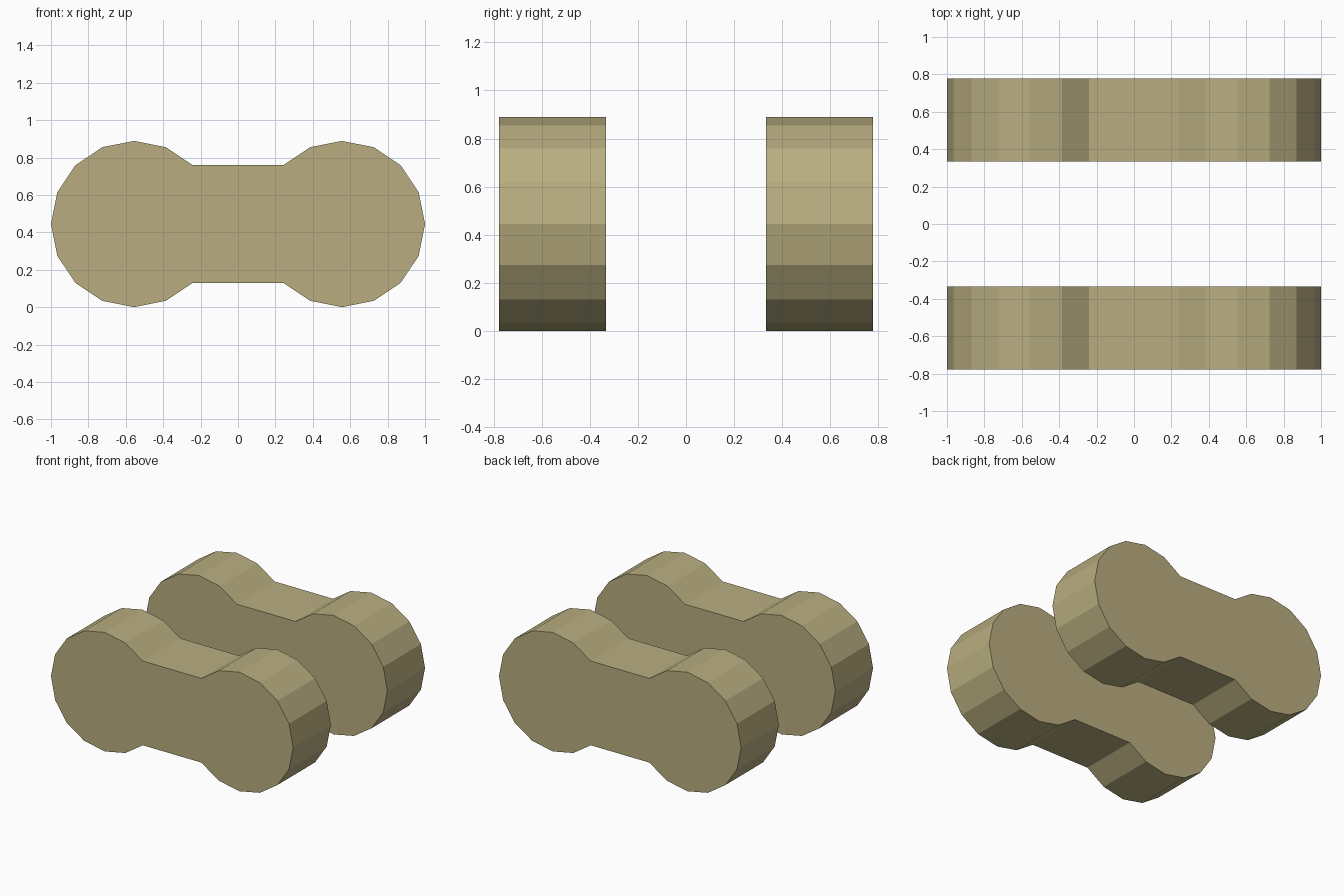
import bpy, bmesh, math

if "Cube" in bpy.data.objects:
    bpy.data.objects.remove(bpy.data.objects["Cube"])

R, CX, SIDES = 0.4444, 0.5556, 16      # end-lobe radius, lobe centre, sides per full circle
Y_IN, Y_OUT = 0.3333, 0.7778

tan = bpy.data.materials.new("khaki tan")
tan.diffuse_color = (0.485, 0.423, 0.216, 1)
tan.use_nodes = True
tan.node_tree.nodes["Principled BSDF"].inputs["Base Color"].default_value = tan.diffuse_color

# Dumbbell outline: each lobe runs from -135 to 135 degrees, joined by a straight waist
lobe = [(CX + R * math.cos(i * 2 * math.pi / SIDES),
         R + R * math.sin(i * 2 * math.pi / SIDES)) for i in range(-6, 7)]
outline = lobe + [(-x, z) for x, z in reversed(lobe)]


def track(name, y0, y1):
    """Extrude the outline along y into one solid block."""
    bm = bmesh.new()
    face = bm.faces.new([bm.verts.new((x, y0, z)) for x, z in outline])
    ext = bmesh.ops.extrude_face_region(bm, geom=[face], use_keep_orig=True)
    verts = [v for v in ext["geom"] if isinstance(v, bmesh.types.BMVert)]
    bmesh.ops.translate(bm, verts=verts, vec=(0, y1 - y0, 0))
    bmesh.ops.recalc_face_normals(bm, faces=bm.faces)
    mesh = bpy.data.meshes.new(name)
    bm.to_mesh(mesh)
    bm.free()
    mesh.materials.append(tan)
    bpy.context.collection.objects.link(bpy.data.objects.new(name, mesh))


track("front_track", -Y_OUT, -Y_IN)
track("back_track", Y_IN, Y_OUT)
